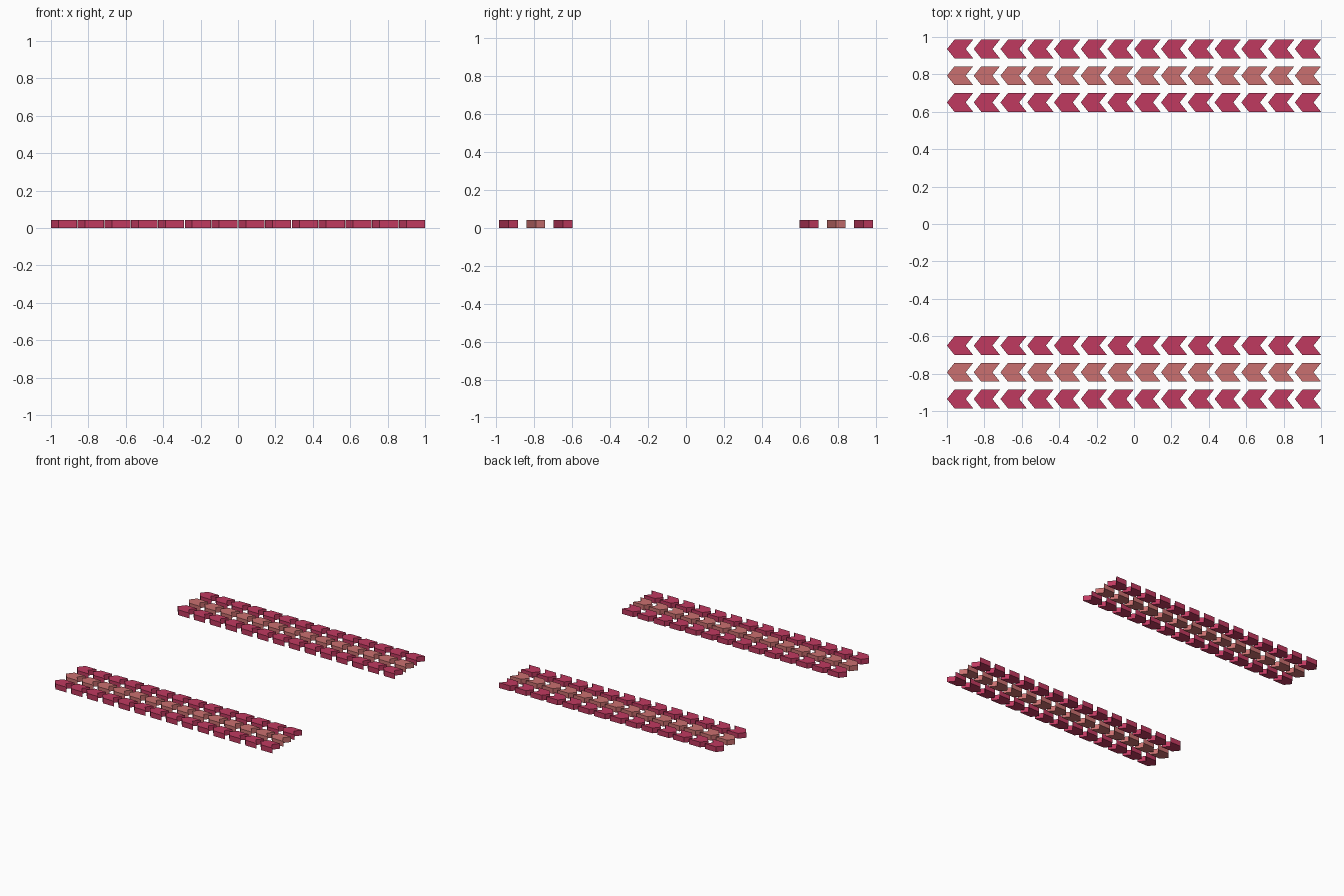
import bpy

if "Cube" in bpy.data.objects:
    bpy.data.objects.remove(bpy.data.objects["Cube"])

PITCH = 1 / 7           # spacing along and across the strips
LENGTH = 0.14           # arrow length in x
HALF_W = 0.05           # half arrow width in y
POINT = 0.04            # depth of tip and notch
HEIGHT = 0.043


def material(name, rgb):
    m = bpy.data.materials.new(name)
    m.diffuse_color = (*rgb, 1)
    m.use_nodes = True
    m.node_tree.nodes["Principled BSDF"].inputs["Base Color"].default_value = m.diffuse_color
    return m


crimson = material("crimson", (0.527, 0.042, 0.117))
salmon = material("salmon", (0.590, 0.162, 0.162))

# Chevron outline pointing to -x, counter-clockwise, tip at x = 0
OUTLINE = [(0, 0), (POINT, -HALF_W), (LENGTH, -HALF_W),
           (LENGTH - POINT, 0), (LENGTH, HALF_W), (POINT, HALF_W)]


def arrow_row(name, y, mat, count=14):
    """One row of extruded chevron blocks."""
    verts, faces = [], []
    n = len(OUTLINE)
    step = (2 - LENGTH) / (count - 1)
    for i in range(count):
        b = len(verts)
        x0 = -1 + i * step
        for z in (0, HEIGHT):
            verts += [(x0 + px, y + py, z) for px, py in OUTLINE]
        # top and bottom split along the centre line
        for quad in ((0, 1, 2, 3), (0, 3, 4, 5)):
            faces.append([b + n + k for k in quad])
            faces.append([b + k for k in reversed(quad)])
        for k in range(n):
            j = (k + 1) % n
            faces.append((b + k, b + j, b + n + j, b + n + k))
    mesh = bpy.data.meshes.new(name)
    mesh.from_pydata(verts, [], faces)
    mesh.materials.append(mat)
    obj = bpy.data.objects.new(name, mesh)
    bpy.context.collection.objects.link(obj)


# Two strips of three rows, the middle row lighter
for side, label in ((-1, "front"), (1, "back")):
    for r, part in enumerate(("inner", "middle", "outer")):
        arrow_row(f"{label}_{part}_arrow_row", side * (0.65 + r * PITCH),
                  salmon if r == 1 else crimson)
